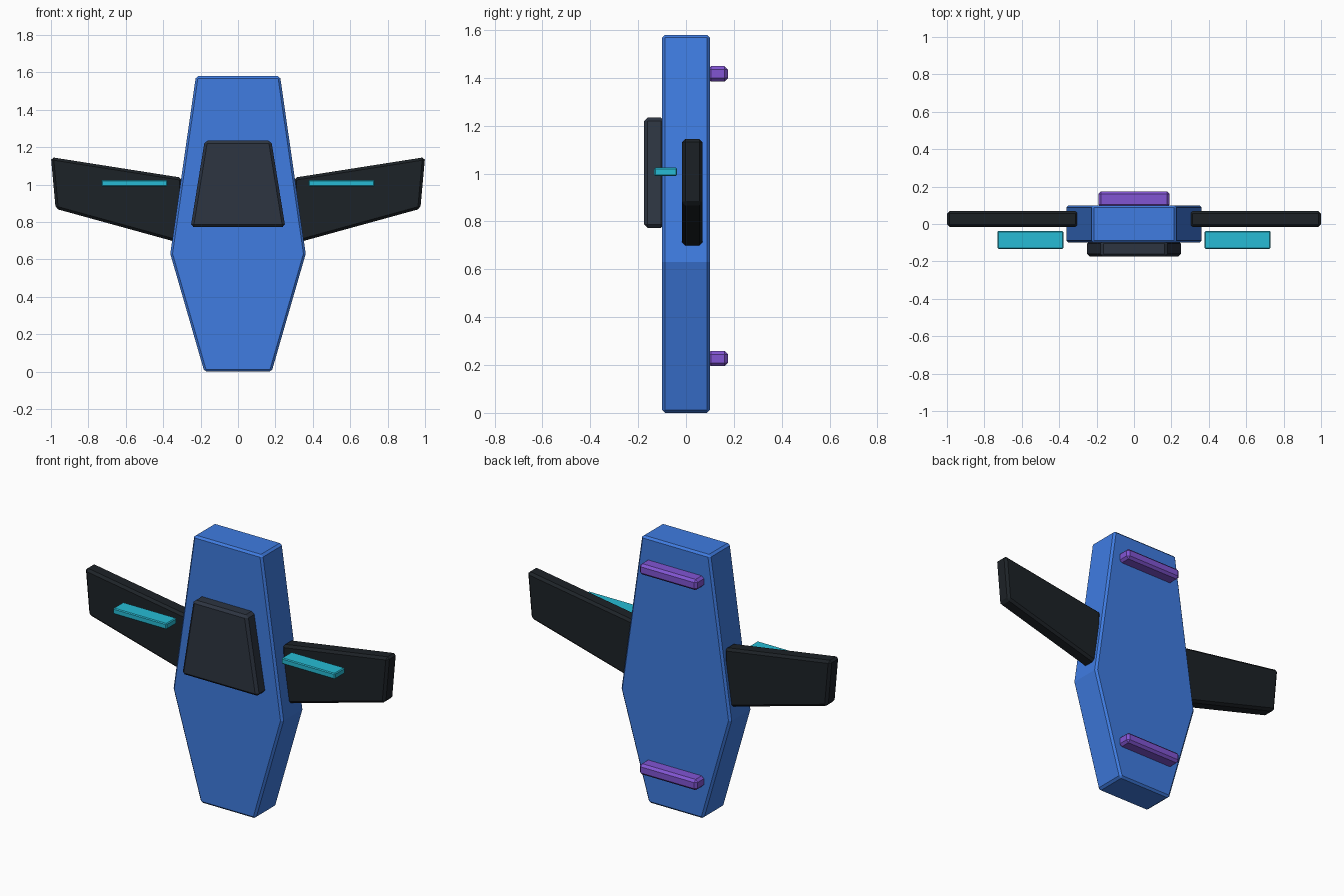
import bpy, bmesh

if "Cube" in bpy.data.objects:
    bpy.data.objects.remove(bpy.data.objects["Cube"])


def material(name, rgb):
    m = bpy.data.materials.new(name)
    m.diffuse_color = (*rgb, 1)
    m.use_nodes = True
    m.node_tree.nodes["Principled BSDF"].inputs["Base Color"].default_value = m.diffuse_color
    return m


BLUE = material("blue", (0.05, 0.2, 0.75))
DARK = material("dark", (0.012, 0.016, 0.02))
GLASS = material("slate", (0.026, 0.035, 0.053))
CYAN = material("cyan", (0.02, 0.5, 0.66))
PURPLE = material("purple", (0.22, 0.09, 0.65))


def plate(name, outline, y0, y1, mat, bevel):
    """Extrude an (x, z) outline from y0 to y1 and chamfer its edges."""
    bm = bmesh.new()
    face = bm.faces.new([bm.verts.new((x, y0, z)) for x, z in outline])
    ext = bmesh.ops.extrude_face_region(bm, geom=[face])
    verts = [v for v in ext["geom"] if isinstance(v, bmesh.types.BMVert)]
    bmesh.ops.translate(bm, verts=verts, vec=(0, y1 - y0, 0))
    bmesh.ops.recalc_face_normals(bm, faces=bm.faces)
    me = bpy.data.meshes.new(name)
    bm.to_mesh(me)
    bm.free()
    me.materials.append(mat)
    ob = bpy.data.objects.new(name, me)
    bpy.context.collection.objects.link(ob)
    mod = ob.modifiers.new("chamfer", 'BEVEL')
    mod.width = bevel
    mod.segments = 1
    mod.limit_method = 'ANGLE'
    mod.angle_limit = 0.5
    return ob


def symmetric(half):
    """Complete a right-hand outline with its mirror image."""
    return half + [(-x, z) for x, z in reversed(half)]


def rect(x0, x1, z0, z1):
    return [(x0, z0), (x1, z0), (x1, z1), (x0, z1)]


# Tapered hull and raised front panel
plate("hull", symmetric([(0.18, 0), (0.362, 0.63), (0.225, 1.58)]), -0.1, 0.1, BLUE, 0.012)
plate("front_panel", symmetric([(0.253, 0.773), (0.178, 1.235)]), -0.175, -0.09, GLASS, 0.015)

# Swept wings and the floating blades in front of them
for side, s in (("right", 1), ("left", -1)):
    wing = [(0.3, 0.685), (0.975, 0.871), (1.0, 1.147), (0.3, 1.037)]
    plate(side + "_wing", [(s * x, z) for x, z in wing], -0.017, 0.07, DARK, 0.014)
    blade = rect(0.378, 0.73, 0.99, 1.025)
    plate(side + "_blade", [(s * x, z) for x, z in blade], -0.133, -0.037, CYAN, 0.005)

# Mounting bars on the back
for name, z in (("lower_bar", 0.227), ("upper_bar", 1.417)):
    plate(name, rect(-0.19, 0.19, z - 0.032, z + 0.032), 0.09, 0.175, PURPLE, 0.014)
